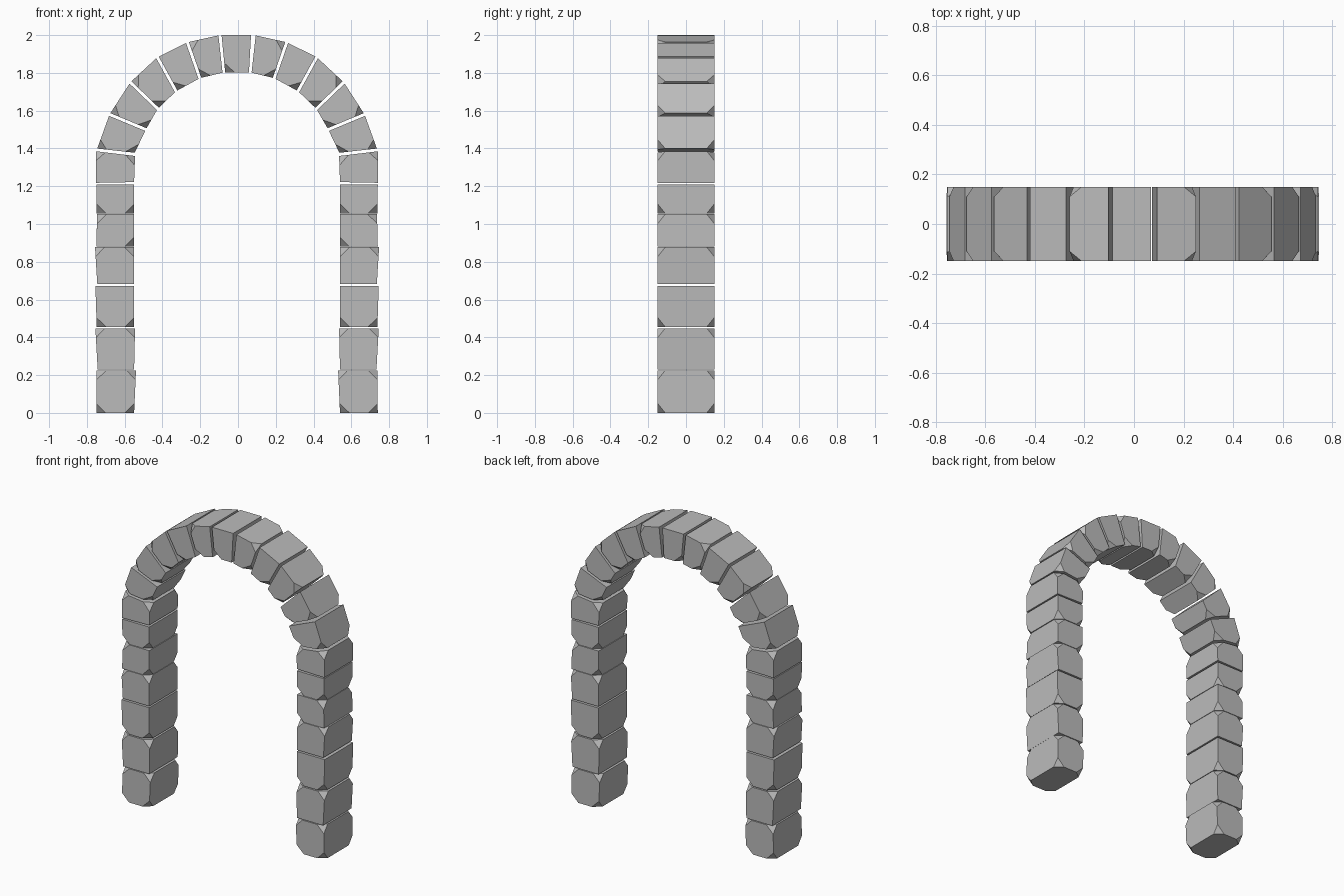
import bpy
import bmesh
from mathutils import Vector

cube = bpy.data.objects.get("Cube")
if cube:
    bpy.data.objects.remove(cube, do_unlink=True)

# One grey stone colour
stone = bpy.data.materials.new("grey_stone")
stone.use_nodes = True
COLOUR = (0.5, 0.5, 0.5, 1.0)
stone.diffuse_color = COLOUR
stone.node_tree.nodes["Principled BSDF"].inputs["Base Color"].default_value = COLOUR

HALF_DEPTH = 0.15
CHIP = 0.05
MIRROR_SHIFT = -0.01


def make_stone(name, outline, chipped):
    """Extrude a four-sided outline in depth, with some corners chipped off."""
    bm = bmesh.new()
    pts = [Vector((x, 0, z)) for x, z in outline]
    for side in (-1, 1):
        depth = Vector((0, side * HALF_DEPTH, 0))
        for i, p in enumerate(pts):
            if i not in chipped:
                bm.verts.new(p + depth)
                continue
            for q in (pts[i - 1], pts[(i + 1) % 4]):
                bm.verts.new(p + depth + (q - p).normalized() * CHIP)
            bm.verts.new(p + depth * (1 - 0.04 / HALF_DEPTH))
    bmesh.ops.convex_hull(bm, input=bm.verts[:])
    bmesh.ops.dissolve_limit(bm, angle_limit=0.01, verts=bm.verts[:], edges=bm.edges[:])
    bmesh.ops.recalc_face_normals(bm, faces=bm.faces[:])
    mesh = bpy.data.meshes.new(name)
    bm.to_mesh(mesh)
    bm.free()
    mesh.materials.append(stone)
    bpy.context.collection.objects.link(bpy.data.objects.new(name, mesh))


def stone_pair(name, outline, chipped):
    make_stone(name + "_right", outline, chipped)
    make_stone(name + "_left", [(MIRROR_SHIFT - x, z) for x, z in outline], chipped)


# Outline corners in order: outer low, inner low, inner high, outer high
CORNERS = {"a": 0, "b": 1, "c": 2, "d": 3}


def chips(letters):
    return {CORNERS[c] for c in letters}


# Pillar stones: bottom, top, outer and inner x at the bottom, then at the top
pillar = [
    (0.0, 0.225, -0.75, -0.55, -0.748, -0.54, "abcd"),
    (0.23, 0.448, -0.743, -0.55, -0.755, -0.545, "cd"),
    (0.455, 0.672, -0.748, -0.55, -0.755, -0.55, "ab"),
    (0.682, 0.877, -0.745, -0.55, -0.757, -0.55, "cd"),
    (0.88, 1.052, -0.75, -0.55, -0.746, -0.55, "bd"),
    (1.056, 1.21, -0.748, -0.55, -0.75, -0.55, "ab"),
]
for n, (z0, z1, o0, i0, o1, i1, cut) in enumerate(pillar, 1):
    stone_pair(f"pillar_stone_{n}", [(o0, z0), (i0, z0), (i1, z1), (o1, z1)], chips(cut))

# Springer stone with a tilted top
stone_pair("springer_stone", [(-0.752, 1.218), (-0.55, 1.222), (-0.545, 1.36), (-0.752, 1.385)],
           chips("cd"))

# Arch joints: outer point, inner point, and chips of the stone above the joint
joints = [
    ((-0.748, 1.392), (-0.55, 1.37), "ab"),
    ((-0.68, 1.58), (-0.488, 1.5), "ab"),
    ((-0.57, 1.75), (-0.425, 1.61), "ab"),
    ((-0.427, 1.883), (-0.328, 1.703), "b"),
    ((-0.268, 1.962), (-0.202, 1.772), "ab"),
    ((-0.096, 2.0), (-0.074, 1.803), ""),
]
for n, (low, high) in enumerate(zip(joints, joints[1:]), 1):
    ends = []
    for a, b in ((low[0], high[0]), (low[1], high[1])):
        a, b = Vector(a), Vector(b)
        gap = (b - a).normalized() * 0.008
        ends.append((a + gap, b - gap))
    (o0, o1), (i0, i1) = ends
    stone_pair(f"arch_stone_{n}", [o0, i0, i1, o1], chips(low[2]))

# Keystone
make_stone("keystone", [(-0.087, 2.0), (-0.068, 1.803), (0.058, 1.803), (0.069, 2.0)], chips("b"))
